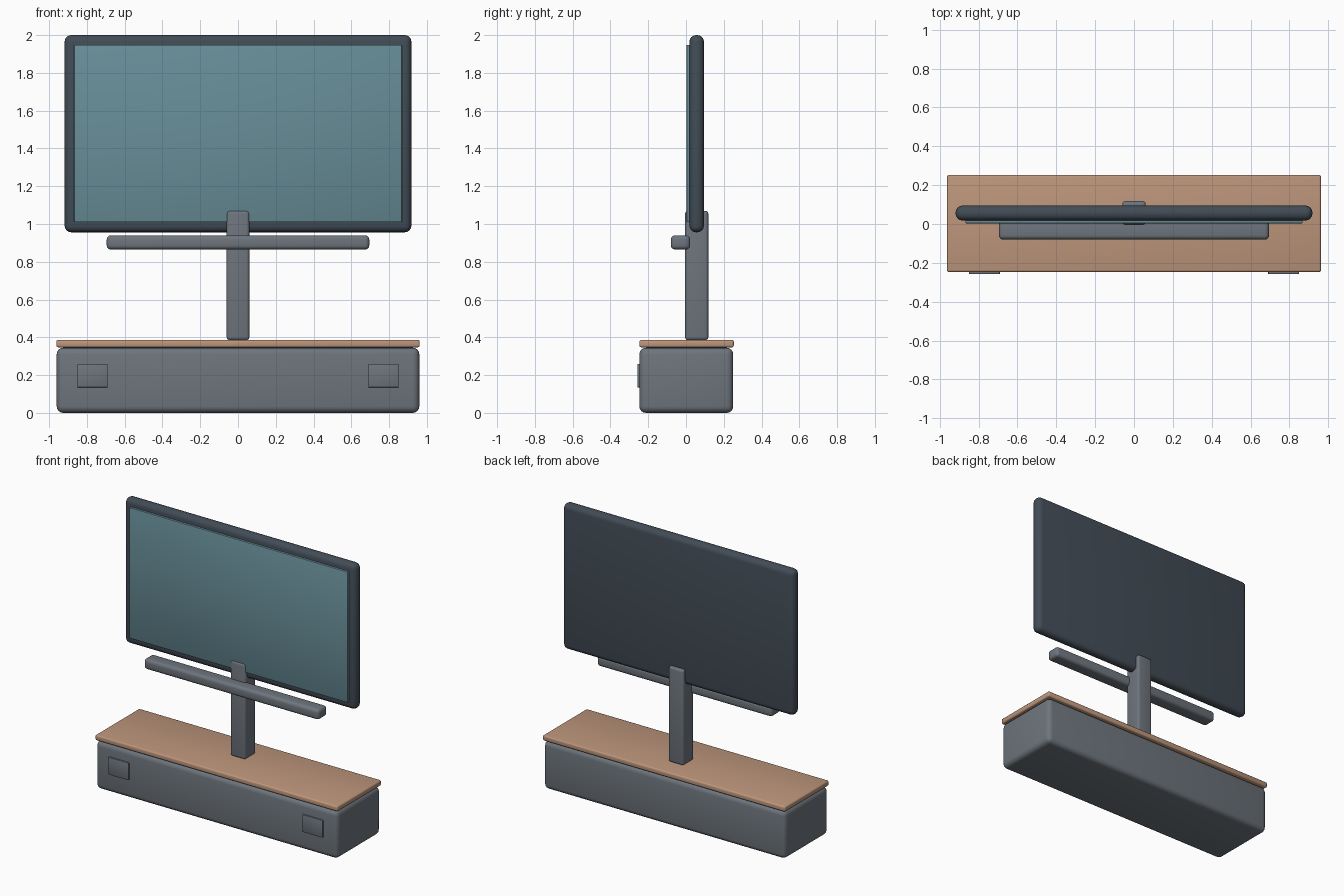
import bpy

cube = bpy.data.objects.get("Cube")
if cube:
    bpy.data.objects.remove(cube, do_unlink=True)


def material(name, rgb):
    mat = bpy.data.materials.new(name)
    mat.use_nodes = True
    mat.diffuse_color = (*rgb, 1)
    mat.node_tree.nodes["Principled BSDF"].inputs["Base Color"].default_value = (*rgb, 1)
    return mat


grey = material("slate grey", (0.156, 0.178, 0.205))
dark = material("dark frame", (0.054, 0.072, 0.093))
teal = material("screen teal", (0.138, 0.27, 0.314))
wood = material("warm wood", (0.51, 0.305, 0.2))


def box(name, x, y, z, mat, bevel, segments=4):
    """Rounded box spanning the given (low, high) ranges."""
    spans = (x, y, z)
    bpy.ops.mesh.primitive_cube_add(size=1, location=[(a + b) / 2 for a, b in spans])
    obj = bpy.context.object
    obj.name = name
    obj.scale = [b - a for a, b in spans]
    bpy.ops.object.transform_apply(location=False, rotation=False, scale=True)
    obj.data.materials.append(mat)
    mod = obj.modifiers.new("rounding", "BEVEL")
    mod.width = bevel
    mod.segments = segments
    bpy.ops.object.modifier_apply(modifier=mod.name)
    bpy.ops.object.shade_smooth_by_angle()
    return obj


# Stand: cabinet, wooden top and two front plates
box("cabinet", (-0.96, 0.96), (-0.247, 0.25), (0, 0.345), grey, 0.035)
box("cabinet_top", (-0.962, 0.962), (-0.247, 0.253), (0.347, 0.386), wood, 0.01, 3)
for side, sign in (("left", 1), ("right", -1)):
    box(side + "_front_plate", sorted((sign * 0.69, sign * 0.85)),
        (-0.257, -0.235), (0.135, 0.26), grey, 0.003, 2)

# Upright post
box("post", (-0.06, 0.06), (-0.005, 0.118), (0.385, 1.07), grey, 0.016)

# Sound bar
box("sound_bar", (-0.695, 0.695), (-0.08, 0.022), (0.865, 0.94), grey, 0.022)

# Display
box("display_frame", (-0.918, 0.918), (0.018, 0.095), (0.956, 2.0), dark, 0.035)
box("display_screen", (-0.867, 0.867), (0.003, 0.03), (1.01, 1.948), teal, 0.004, 2)
